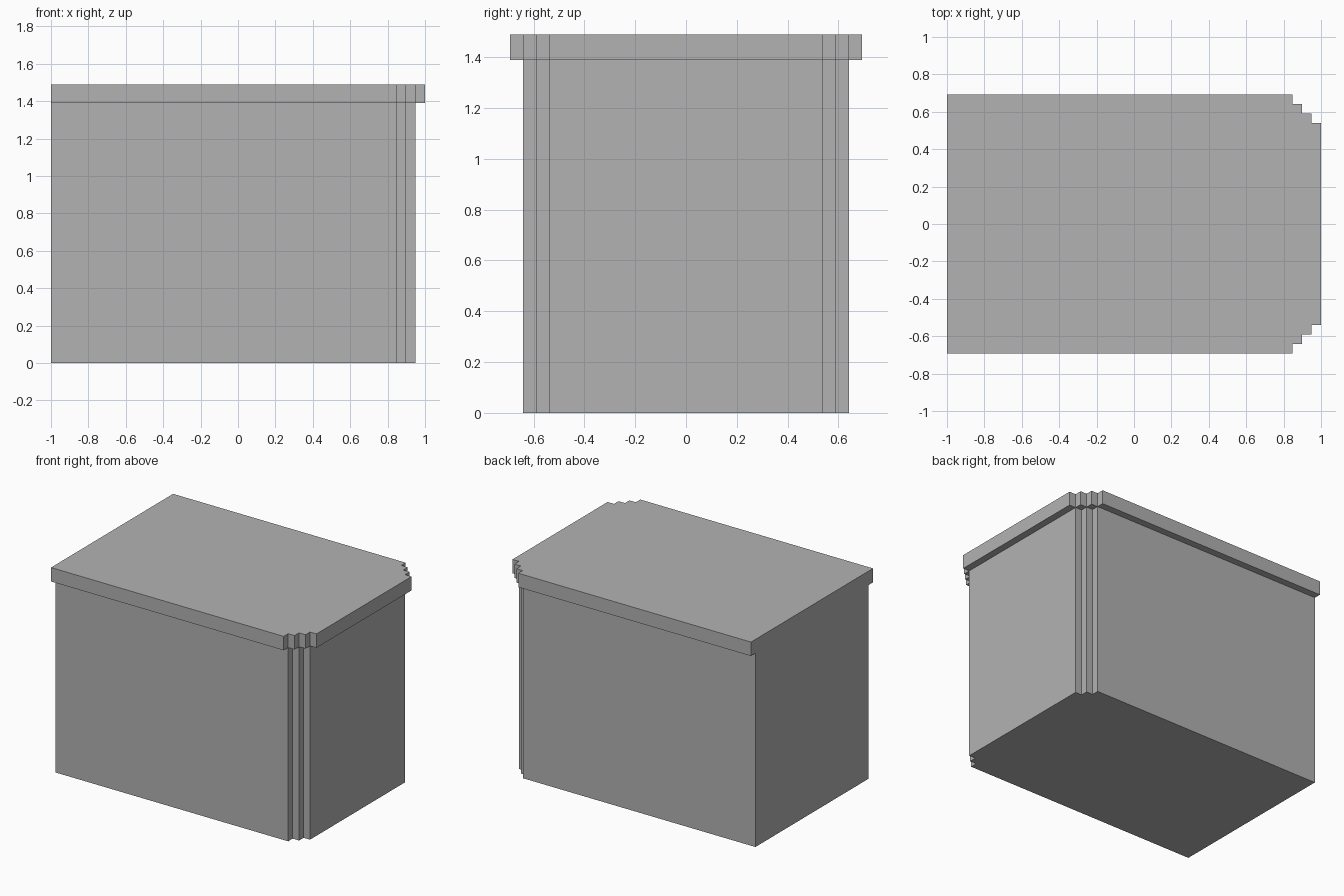
import bpy
import bmesh

STEP = 0.051          # size of one corner notch
LEFT_X = -1.0         # flat end shared by both parts

cube = bpy.data.objects.get("Cube")
if cube:
    bpy.data.objects.remove(cube, do_unlink=True)

grey = bpy.data.materials.new("plain grey")
grey.use_nodes = True
colour = (0.448, 0.448, 0.448, 1)
grey.diffuse_color = colour
grey.node_tree.nodes["Principled BSDF"].inputs["Base Color"].default_value = colour


def stepped_outline(end_x, half_y, steps):
    """Rectangle whose two +x corners are cut into a staircase."""
    side = [(end_x - steps * STEP, half_y)]
    for _ in range(steps):
        x, y = side[-1]
        side += [(x, y - STEP), (x + STEP, y - STEP)]
    half = [(LEFT_X, half_y)] + side
    return half + [(x, -y) for x, y in reversed(half)]


def stepped_block(name, outline, bottom, top):
    """Extrude an outline between two heights."""
    bm = bmesh.new()
    base = bm.faces.new([bm.verts.new((x, y, bottom)) for x, y in outline])
    lid = bmesh.ops.extrude_face_region(bm, geom=[base], use_keep_orig=True)["geom"]
    raised = [v for v in lid if isinstance(v, bmesh.types.BMVert)]
    bmesh.ops.translate(bm, verts=raised, vec=(0, 0, top - bottom))
    bmesh.ops.recalc_face_normals(bm, faces=bm.faces)
    mesh = bpy.data.meshes.new(name)
    bm.to_mesh(mesh)
    bm.free()
    mesh.materials.append(grey)
    obj = bpy.data.objects.new(name, mesh)
    bpy.context.collection.objects.link(obj)
    return obj


# Cabinet body, with two notches at each corner
stepped_block("body", stepped_outline(1 - STEP, 0.641, 2), 0, 1.39)

# Overhanging top slab, with three notches at each corner
stepped_block("top_slab", stepped_outline(1, 0.692, 3), 1.39, 1.49)
